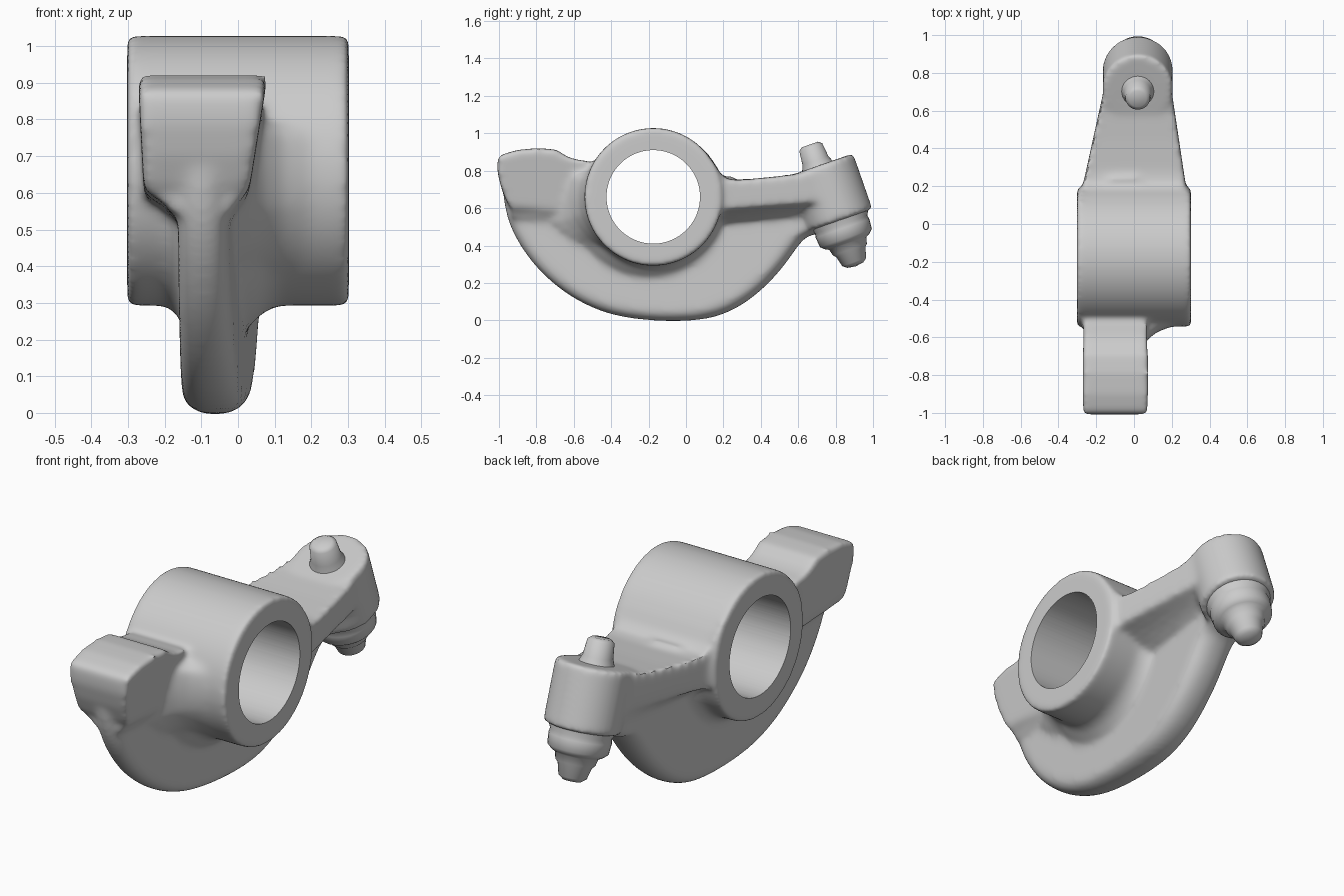
import bpy, bmesh
from math import sin, cos, radians, pi
from mathutils import Vector, Matrix

if "Cube" in bpy.data.objects:
    bpy.data.objects.remove(bpy.data.objects["Cube"])

HUB = (-0.175, 0.66)                      # hub axis in (y, z)
bm = bmesh.new()


def loft(profile, bounds, sections=((0, 1), (1, 1)), centre=HUB):
    """Skin copies of a (y, z) profile along x; bounds(y, z) gives the x range."""
    rings = []
    for t, s in sections:
        ring = []
        for y, z in profile:
            x0, x1 = bounds(y, z)
            ring.append(bm.verts.new((x0 + (x1 - x0) * t,
                                      centre[0] + (y - centre[0]) * s,
                                      centre[1] + (z - centre[1]) * s)))
        rings.append(ring)
    n = len(profile)
    for a, b in zip(rings, rings[1:]):
        for i in range(n):
            j = (i + 1) % n
            bm.faces.new((a[i], a[j], b[j], b[i]))
    caps = [bm.faces.new(rings[0]), bm.faces.new(rings[-1])]
    bmesh.ops.triangulate(bm, faces=caps)


def rounded(pts, steps=2):
    """Chaikin corner cutting."""
    for _ in range(steps):
        out = []
        for a, b in zip(pts, pts[1:] + pts[:1]):
            for f in (0.25, 0.75):
                out.append((a[0] + (b[0] - a[0]) * f, a[1] + (b[1] - a[1]) * f))
        pts = out
    return pts


def sector(a0, a1, sections):
    """Fillet around part of the hub: sections are (x, radius)."""
    arc = [(HUB[0] + cos(radians(a0 + (a1 - a0) * i / 32)),
            HUB[1] + sin(radians(a0 + (a1 - a0) * i / 32))) for i in range(33)]
    loft([HUB] + arc, lambda y, z: (0, 1), sections)


def circle(r, n=96):
    return [(HUB[0] + r * cos(2 * pi * i / n), HUB[1] + r * sin(2 * pi * i / n))
            for i in range(n)]


# hub
loft(circle(0.368), lambda y, z: (-0.302, 0.302))


# curved web under the hub, slightly skewed, with rounded rim
def web_x(y, z):
    return -0.15 + 0.015 * y, 0.03 + 0.062 * y


web = [(-0.985, 0.72), (-0.963, 0.57), (-0.92, 0.455), (-0.84, 0.33), (-0.74, 0.22),
       (-0.6, 0.115), (-0.45, 0.045), (-0.3, 0.01), (-0.12, -0.005), (0.04, -0.002),
       (0.17, 0.02), (0.3, 0.08), (0.42, 0.175), (0.52, 0.285), (0.6, 0.4),
       (0.65, 0.455), (0.76, 0.47), (0.74, 0.66), (0.2, 0.66), (-0.5, 0.72)]
loft(rounded(web), web_x,
     ((0, 0.93), (0.1, 0.97), (0.25, 0.992), (0.4, 1),
      (0.6, 1), (0.75, 0.992), (0.9, 0.97), (1, 0.93)))

# fillet from web to hub underneath
sector(190, 375, ((-0.22, 0.36), (-0.185, 0.375), (-0.165, 0.395), (-0.14, 0.43),
                  (0.01, 0.44), (0.04, 0.415), (0.07, 0.385), (0.13, 0.36)))
# neck from pad to hub, fading out downwards
for k in range(8):
    f = 1 - k / 8
    sector(165 - k, 196 + 5 * k,
           [(x, 0.364 + e * f) for x, e in ((-0.15, 0.12), (0.0, 0.19), (0.03, 0.13),
                                            (0.07, 0.075), (0.12, 0.034), (0.21, 0))])


# contact pad at the front, narrowing to the web in small softened steps
def pad_x(y, z):
    return -0.272 + 0.05 * (0.9 - z), 0.078 - 0.16 * (0.9 - z)


pad = [(-1.008, 0.87), (-0.98, 0.888), (-0.9, 0.911), (-0.79, 0.921), (-0.69, 0.912),
       (-0.64, 0.877), (-0.59, 0.86), (-0.52, 0.85), (-0.46, 0.8), (-0.48, 0.59),
       (-0.6, 0.585), (-0.75, 0.59), (-0.95, 0.615), (-0.985, 0.7), (-1.008, 0.79)]
loft(pad, pad_x)


# tapered arm to the rear boss
def arm_x(y, z):
    return -0.272 + 0.22 * (y - 0.2), 0.275 - 0.15 * (y - 0.2)


arm = [(0.08, 0.62), (0.08, 0.915), (0.14, 0.855), (0.18, 0.79),
       (0.22, 0.755), (0.28, 0.75), (0.45, 0.765), (0.6, 0.783), (0.7, 0.81),
       (0.76, 0.64), (0.6, 0.622), (0.4, 0.605), (0.22, 0.59), (0.13, 0.55)]
loft(arm, arm_x)


def underside(y0, y1, drop, slope, z_top, outer):
    """Cove between the web and a wider part above it."""
    for f, d in ((0.85, 0.2), (0.68, 0.32), (0.5, 0.47), (0.33, 0.64), (0.17, 0.85)):
        def blend(y, z):
            w, o = web_x(y, z), outer(y, z_top)
            return tuple(w[i] + (o[i] - w[i]) * f for i in (0, 1))
        z0 = z_top - drop * d
        loft([(y0, z0), (y1, z0 + slope * (y1 - y0)), (y1, 0.66), (y0, 0.66)], blend)


underside(0.12, 0.74, 0.085, 0.085, 0.59, arm_x)
underside(-0.935, -0.48, 0.085, -0.05, 0.615, pad_x)

# tilted screw axis shared by the boss and the screw
top = Vector((0.02, 0.68, 0.94))
axis = Vector((0, 0.33, -0.944)).normalized()
turn = axis.to_track_quat('Z', 'Y').to_matrix().to_4x4()
bmesh.ops.create_cone(bm, cap_ends=True, segments=64, radius1=0.186, radius2=0.186,
                      depth=0.315,
                      matrix=Matrix.Translation(top + axis * 0.273) @ turn)


def make_object(name, b):
    bmesh.ops.recalc_face_normals(b, faces=b.faces[:])
    me = bpy.data.meshes.new(name)
    b.to_mesh(me)
    b.free()
    ob = bpy.data.objects.new(name, me)
    bpy.context.collection.objects.link(ob)
    return ob


def smooth(ob, angle):
    bpy.ops.object.select_all(action='DESELECT')
    ob.select_set(True)
    bpy.context.view_layer.objects.active = ob
    bpy.ops.object.convert(target='MESH')
    bpy.ops.object.shade_smooth_by_angle(angle=radians(angle))


body = make_object("rocker_body", bm)

# bore cutter
bm = bmesh.new()
loft(circle(0.25), lambda y, z: (-0.5, 0.5))
bore = make_object("bore_cutter", bm)
bore.hide_render = True

# fuse the casting, soften its joints, then bore it
m = body.modifiers.new("fuse", 'REMESH')
m.mode = 'VOXEL'
m.voxel_size = 0.0115
m = body.modifiers.new("soften", 'SMOOTH')
m.factor = 0.5
m.iterations = 26
m = body.modifiers.new("bore", 'BOOLEAN')
m.operation = 'DIFFERENCE'
m.solver = 'EXACT'
m.object = bore
smooth(body, 40)
bpy.data.objects.remove(bore)


# adjusting screw: top pin, lower collar and tip
def lathe(name, profile, shift=0, n=32):
    b = bmesh.new()
    vs = [b.verts.new((r, 0, s)) for s, r in profile]
    es = [b.edges.new(p) for p in zip(vs, vs[1:])]
    bmesh.ops.spin(b, geom=vs + es, cent=(0, 0, 0), axis=(0, 0, 1),
                   angle=2 * pi, steps=n, use_merge=True)
    bmesh.ops.remove_doubles(b, verts=b.verts[:], dist=0.0005)
    b.transform(Matrix.Translation(top + Vector((0, shift, 0))) @ turn)
    smooth(make_object(name, b), 50)


lathe("screw_pin", [(0, 0), (0, 0.045), (0.015, 0.065), (0.09, 0.073),
                    (0.12, 0.085), (0.16, 0.095), (0.2, 0)], -0.018)
lathe("screw_collar", [(0.36, 0), (0.36, 0.16), (0.43, 0.16), (0.455, 0.148), (0.475, 0.152),
                       (0.53, 0.147), (0.55, 0.125), (0.56, 0.105), (0.595, 0.096),
                       (0.61, 0.082), (0.665, 0.068), (0.683, 0.045), (0.69, 0)])
